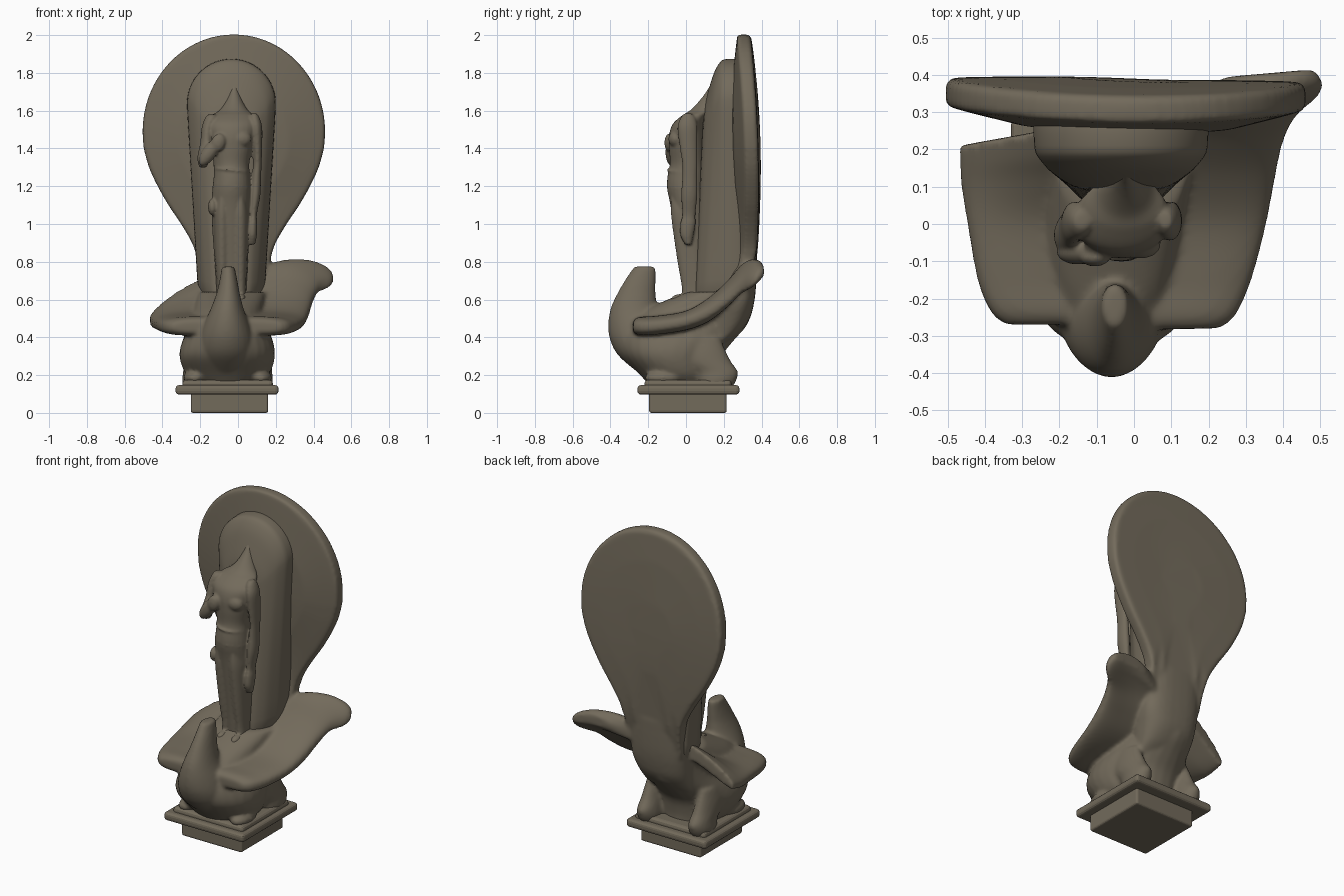
import bpy, bmesh, math
from mathutils import Vector, Matrix

stone = bpy.data.materials.new("weathered bronze")
stone.diffuse_color = (0.17, 0.145, 0.105, 1)
TAU = math.tau


def skin(bm, rings):
    """Closed solid through a list of point rings."""
    vs = [[bm.verts.new(p) for p in r] for r in rings]
    n = len(vs[0])
    for a, b in zip(vs, vs[1:]):
        for i in range(n):
            bm.faces.new((a[i], a[(i + 1) % n], b[(i + 1) % n], b[i]))
    bm.faces.new(vs[0][::-1])
    bm.faces.new(vs[-1])


def spline(rows, steps=5):
    """Smooth (Catmull-Rom) interpolation of number rows."""
    out = []
    for i in range(len(rows) - 1):
        p = [rows[max(0, min(len(rows) - 1, i + k))] for k in (-1, 0, 1, 2)]
        for s in range(steps):
            t = s / steps
            out.append([0.5 * (2 * b + (c - a) * t + (2 * a - 5 * b + 4 * c - d) * t * t
                               + (3 * b - a - 3 * c + d) * t ** 3) for a, b, c, d in zip(*p)])
    return out + [list(rows[-1])]


def unit(i, n, power):
    c, s = math.cos(TAU * i / n), math.sin(TAU * i / n)
    return math.copysign(abs(c) ** power, c), math.copysign(abs(s) ** power, s)


def column(bm, rows, n=28, power=1.0):
    """Loft of horizontal ellipses: z, x min, x max, y min, y max."""
    ring = [unit(i, n, power) for i in range(n)]
    skin(bm, [[((a + b) / 2 + (b - a) / 2 * c, (d + e) / 2 + (e - d) / 2 * s, z) for c, s in ring]
              for z, a, b, d, e in spline(rows)])


def blob(bm, loc, size, rot=(0, 0, 0)):
    m = Matrix.Translation(loc)
    for ang, ax in zip(rot, "XYZ"):
        m = m @ Matrix.Rotation(math.radians(ang), 4, ax)
    bmesh.ops.create_uvsphere(bm, u_segments=20, v_segments=12, radius=1,
                              matrix=m @ Matrix.Diagonal((*size, 1)))


def wing(bm, rows, n=48):
    """Loft: y in, y out, x in, x out, z in, z out, half thickness, arch height."""
    rings = []
    for yi, yo, xi, xo, zi, zo, h, arch in spline(rows):
        r = []
        for i in range(n):
            c, s = unit(i, n, 0.7)
            t = (c + 1) / 2
            z = zi + (zo - zi) * t + h * s + arch * math.sin(math.pi * t)
            r.append((xi + (xo - xi) * t, yi + (yo - yi) * t, z))
        rings.append(r)
    skin(bm, rings)


def finish(bm, name, voxel=0, smooth=0, subsurf=0, bevel=0):
    bmesh.ops.recalc_face_normals(bm, faces=bm.faces)
    for f in bm.faces:
        f.smooth = not bevel
    me = bpy.data.meshes.new(name)
    bm.to_mesh(me)
    bm.free()
    ob = bpy.data.objects.new(name, me)
    bpy.context.collection.objects.link(ob)
    me.materials.append(stone)
    if voxel:
        m = ob.modifiers.new("fuse", 'REMESH')
        m.mode, m.voxel_size, m.use_smooth_shade = 'VOXEL', voxel, True
        m = ob.modifiers.new("soften", 'SMOOTH')
        m.factor, m.iterations = 0.5, smooth
    if subsurf:
        m = ob.modifiers.new("round", 'SUBSURF')
        m.levels = m.render_levels = subsurf
    if bevel:
        m = ob.modifiers.new("edge", 'BEVEL')
        m.width, m.segments = bevel, 3
    return ob


# Plinth: square block with a projecting rounded slab
for name, loc, size, bev in (("plinth_block", (-.045, .01, .055), (.41, .41, .11), .012),
                             ("plinth_slab", (-.058, .013, .122), (.545, .54, .05), .018),
                             ("plinth_step", (-.055, .01, .15), (.48, .46, .05), .02)):
    bm = bmesh.new()
    bmesh.ops.create_cube(bm, size=1, matrix=Matrix.Translation(loc) @ Matrix.Diagonal((*size, 1)))
    finish(bm, name, bevel=bev)

# Bird: body, headless neck, legs, spread wings and tail fan fused together
bm = bmesh.new()
column(bm, [(.15, -.23, .12, -.2, .17), (.21, -.28, .17, -.25, .17), (.3, -.31, .195, -.33, .19),
            (.38, -.295, .185, -.35, .25), (.46, -.26, .15, -.33, .32), (.53, -.24, .13, -.25, .348),
            (.59, -.225, .14, -.12, .362), (.64, -.21, .15, .0, .368)], power=.95)
column(bm, [(.36, -.2, .11, .1, .2), (.42, -.2, .12, .1, .28), (.5, -.205, .14, .1, .338), (.58, -.205, .16, .15, .36),
            (.66, -.205, .16, .18, .37), (.76, -.2, .155, .22, .374), (.85, -.19, .14, .26, .376)], power=.75)
column(bm, [(.21, -.16, .04, -.25, -.05), (.3, -.2, .08, -.355, -.05), (.38, -.205, .085, -.4, -.05),
            (.46, -.185, .065, -.412, -.08), (.55, -.145, .03, -.4, -.145), (.63, -.115, .01, -.365, -.16),
            (.7, -.098, -.003, -.325, -.16), (.76, -.088, -.015, -.285, -.16), (.775, -.085, -.018, -.275, -.17)])
for s in (-1, 1):
    x = -.055 + s * .175
    column(bm, [(.14, x - .06, x + .06, .06, .25), (.18, x - .065, x + .065, .06, .27),
                (.22, x - .06, x + .06, .04, .275), (.27, x - .06, x + .06, -.03, .24),
                (.33, x - .055, x + .055, -.06, .21), (.4, x - .04, x + .04, -.05, .18)])  # leg
    blob(bm, (x, -.12, .185), (.06, .1, .04))                # front foot
wing(bm, [(-.285, -.28, -.05, .23, .46, .455, .03, 0), (-.25, -.245, -.05, .272, .465, .455, .048, 0),
          (-.16, -.15, -.05, .315, .47, .46, .05, 0), (0, 0, -.05, .355, .495, .485, .052, 0),
          (.12, .12, -.05, .378, .54, .535, .063, .01), (.22, .22, 0, .4, .615, .605, .066, .025),
          (.29, .29, .03, .435, .675, .665, .066, .045), (.335, .345, .08, .495, .7, .69, .062, .055),
          (.36, .385, .16, .505, .72, .72, .053, .04), (.395, .415, .25, .48, .755, .745, .03, .015)])
wing(bm, [(-.27, -.27, -.05, -.345, .46, .455, .03, 0), (-.24, -.235, -.05, -.385, .465, .455, .048, 0),
          (-.15, -.15, -.05, -.42, .47, .46, .05, 0), (0, 0, -.05, -.447, .505, .47, .052, 0),
          (.12, .1, -.05, -.463, .58, .475, .054, .015), (.2, .16, -.05, -.467, .655, .485, .052, .025),
          (.285, .21, -.05, -.47, .72, .495, .045, .03)])

# Tail fan: large round leaf-shaped plate, curved back, rising from the bird
arc = [math.radians(a) for a in range(90, -6, -5)]
right = [(.482 * math.cos(a), 1.49 + .512 * math.sin(a)) for a in arc]
right += [r[::-1] for r in spline([(1.4, .476), (1.3, .448), (1.2, .402), (1.1, .345), (1.0, .278), (.9, .22),
                                   (.82, .195), (.74, .183), (.66, .178), (.6, .165), (.56, .14)], 3)]
outline = right + [(-x, z) for x, z in right[:0:-1]]


def fan_ring(s, y):
    ring = []
    for x, z in outline:
        zz = 1.4 + (z - 1.4) * s
        bend = .045 * ((zz - 1.25) / .75) ** 2 + .14 * max(0, .85 - zz)
        ring.append((-.022 + x * s, y - bend - .012 * x, zz))
    return ring


skin(bm, [fan_ring(s, y) for s, y in ((.3, .391), (.7, .391), (.97, .389), (.99, .384), (1.002, .375),
                                      (1.002, .325), (.99, .316), (.9, .303), (.6, .265), (.3, .25))])
finish(bm, "bird_with_wings_and_tail_fan", voxel=.0105, smooth=7)


# Arched backing slab, stepping in towards the standing figure
def arch(w, wb, top, y, bottom_y):
    pts = []
    for i in range(21):
        a = math.pi * i / 20
        pts.append((w * math.cos(a), top - w + w * math.sin(a)))
    for k in range(1, 7):
        t = k / 6
        pts.append((-(w + (wb - w) * t), (top - w) * (1 - t) + .52 * t))
    pts += [(-x, z) for x, z in pts[:20:-1]]
    return [(-.035 + x, y + (bottom_y - y) * max(0, (1.6 - z) / 1.08), z) for x, z in pts]


bm = bmesh.new()
skin(bm, [arch(*r) for r in ((.235, .17, 1.872, .34, .34), (.237, .17, 1.876, .28, .28),
                             (.236, .17, 1.875, .2, .2), (.228, .163, 1.865, .183, .18),
                             (.205, .15, 1.82, .155, .14), (.19, .135, 1.78, .14, .10),
                             (.165, .115, 1.73, .125, .075), (.135, .095, 1.66, .105, .05),
                             (.08, .06, 1.6, .09, .04))])
finish(bm, "arched_backing", subsurf=1)

# Standing headless figure: torso, skirt, legs, arms, neck remnant
bm = bmesh.new()
column(bm, [(.57, -.11, .04, -.01, .12), (.75, -.12, .05, -.03, .12), (.95, -.135, .06, -.06, .12),
            (1.1, -.14, .065, -.083, .11), (1.19, -.135, .066, -.1, .1), (1.26, -.128, .062, -.097, .1),
            (1.32, -.13, .06, -.085, .1), (1.4, -.14, .075, -.09, .1), (1.47, -.155, .09, -.09, .1),
            (1.53, -.165, .1, -.07, .1), (1.575, -.14, .085, -.02, .12), (1.6, -.1, .055, .02, .15),
            (1.64, -.07, .03, .06, .17), (1.69, -.05, .01, .1, .18), (1.74, -.035, -.005, .13, .19)])
for x in (-.083, .012):
    column(bm, [(.57, x - .02, x + .03, -.025, .06), (.66, x - .025, x + .03, -.022, .07),
                (.8, x - .036, x + .036, -.045, .07), (.95, x - .043, x + .042, -.067, .07),
                (1.06, x - .045, x + .043, -.08, .07), (1.14, x - .03, x + .03, -.08, .07)])
    blob(bm, (x + .004, -.025, .6), (.028, .055, .03))                   # foot
    blob(bm, (x + .005, -.055, 1.45), (.055, .038, .045))                # chest
for z, w in ((1.2, .102), (1.285, .096)):
    blob(bm, (-.034, 0, z), (w, .103, .016), (0, 6, 0))                  # girdle bands
# hanging arm
column(bm, [(.89, .055, .09, -.005, .03), (.94, .05, .1, -.03, .04), (1.0, .055, .102, -.03, .05),
            (1.05, .063, .1, -.02, .05), (1.15, .065, .118, -.025, .06), (1.25, .072, .122, -.02, .06),
            (1.32, .08, .125, -.02, .06), (1.42, .075, .128, -.035, .06), (1.51, .065, .128, -.045, .06),
            (1.56, .06, .115, -.03, .05), (1.585, .07, .1, -.01, .03)])
# bent arm with hand at the chest
column(bm, [(1.3, -.205, -.165, -.06, -.01), (1.35, -.215, -.15, -.08, .02), (1.43, -.2, -.135, -.06, .045),
            (1.51, -.192, -.13, -.045, .06), (1.56, -.175, -.11, -.03, .05), (1.58, -.16, -.12, -.01, .03)])
blob(bm, (-.15, -.075, 1.38), (.038, .034, .085), (0, 35, 0))
blob(bm, (-.105, -.09, 1.43), (.038, .024, .05), (0, 20, 0))
blob(bm, (-.135, -.03, 1.09), (.024, .04, .045))                         # sash knot
finish(bm, "standing_figure", voxel=.007, smooth=4)
